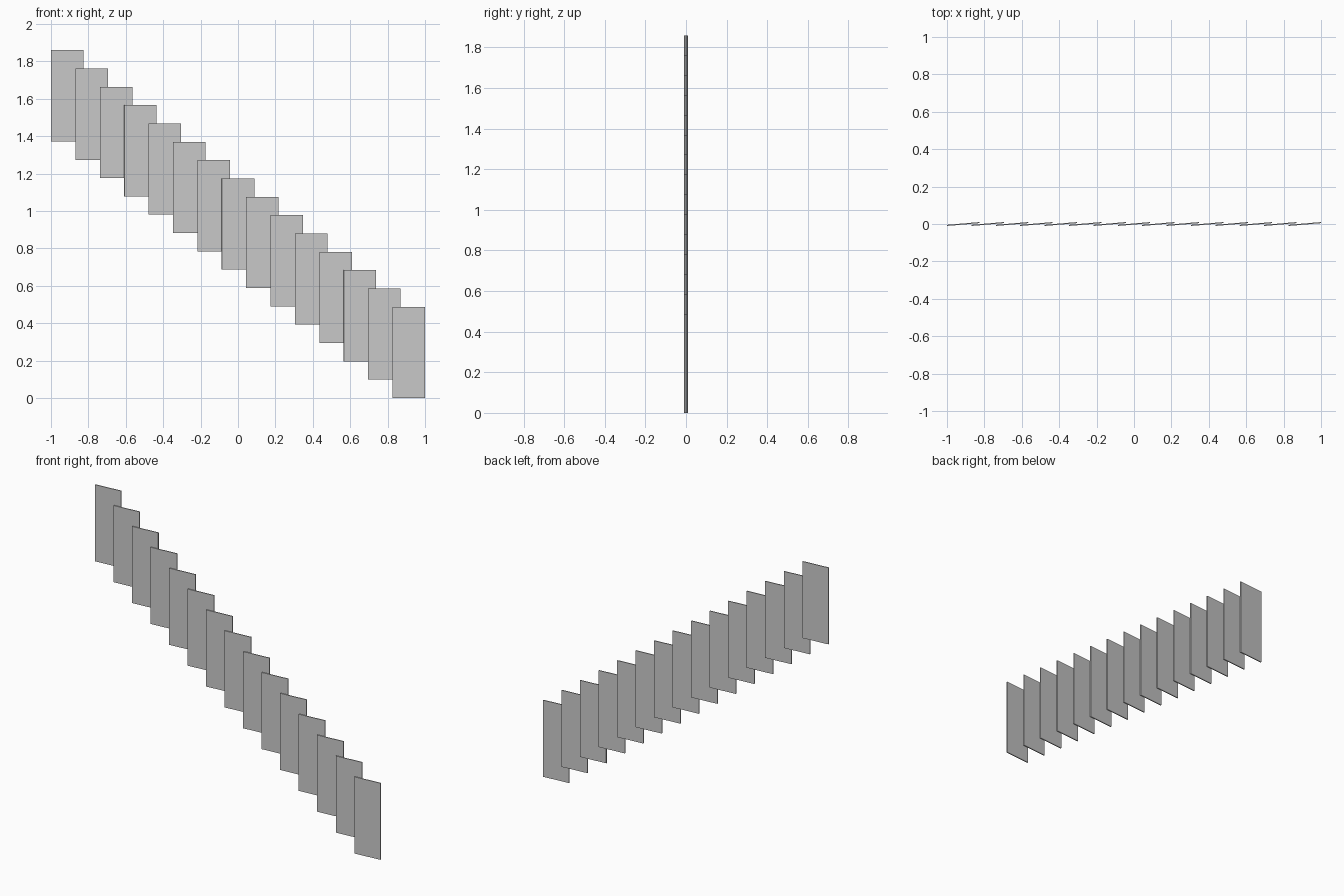
import bpy
from math import radians

if "Cube" in bpy.data.objects:
    bpy.data.objects.remove(bpy.data.objects["Cube"])

COUNT = 15
WIDTH, THICK, HEIGHT = 0.174, 0.006, 0.488
TILT = radians(5)
X0, X1 = -0.913, 0.913          # centres of first and last panel
Z0, Z1 = 1.86 - HEIGHT / 2, HEIGHT / 2

# Descending row of thin overlapping panels, each turned slightly like a louvre
for i in range(COUNT):
    t = i / (COUNT - 1)
    bpy.ops.mesh.primitive_cube_add(
        size=1,
        location=(X0 + (X1 - X0) * t, 0, Z0 + (Z1 - Z0) * t),
        rotation=(0, 0, TILT))
    panel = bpy.context.object
    panel.name = f"panel_{i + 1:02d}"
    panel.scale = (WIDTH, THICK, HEIGHT)
